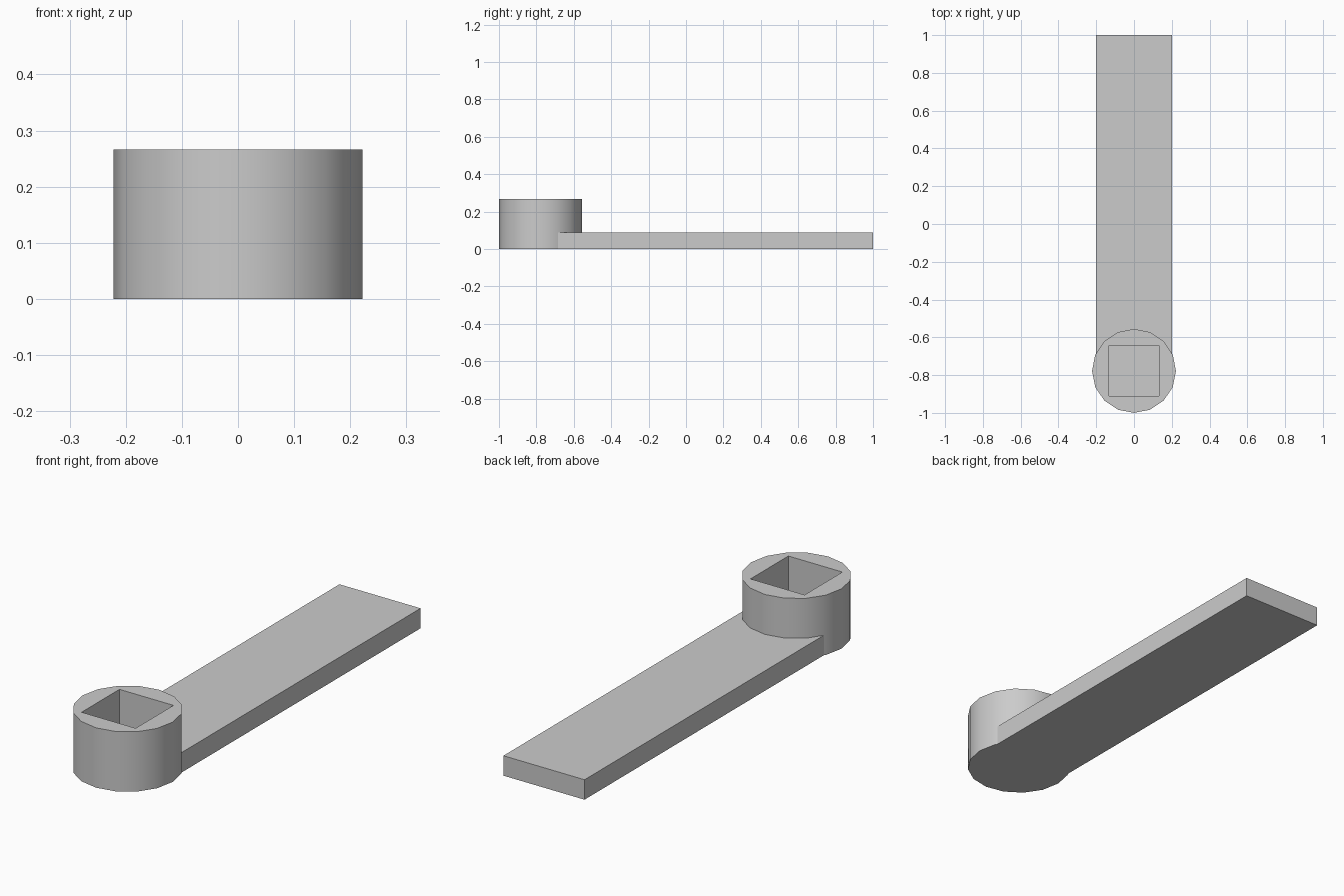
import bpy, bmesh, math

cube = bpy.data.objects.get("Cube")
if cube:
    bpy.data.objects.remove(cube, do_unlink=True)

UNIT = 2 / 45                      # all sizes are whole multiples of this
RADIUS, HEIGHT, THICK = 5 * UNIT, 6 * UNIT, 2 * UNIT
HALF_WIDTH = 4.5 * UNIT
HUB_Y = RADIUS - 1
SIDES = 16

grey = bpy.data.materials.new("plain grey")
grey.use_nodes = True
colour = (0.6, 0.6, 0.6, 1)
grey.diffuse_color = colour
grey.node_tree.nodes["Principled BSDF"].inputs["Base Color"].default_value = colour


def prism(name, outline, z0, z1):
    """Extrude a flat xy outline from z0 up to z1."""
    bm = bmesh.new()
    base = bm.faces.new([bm.verts.new((x, y, z0)) for x, y in outline])
    top = bmesh.ops.extrude_face_region(bm, geom=[base])["geom"]
    bmesh.ops.translate(bm, vec=(0, 0, z1 - z0),
                        verts=[v for v in top if isinstance(v, bmesh.types.BMVert)])
    bmesh.ops.recalc_face_normals(bm, faces=bm.faces)
    mesh = bpy.data.meshes.new(name)
    bm.to_mesh(mesh)
    bm.free()
    mesh.materials.append(grey)
    obj = bpy.data.objects.new(name, mesh)
    bpy.context.collection.objects.link(obj)
    return obj


ring = [(RADIUS * math.cos(i * math.tau / SIDES),
         HUB_Y + RADIUS * math.sin(i * math.tau / SIDES)) for i in range(SIDES)]

# Round hub with a blind square socket
hub = prism("socket_hub", ring, 0, HEIGHT)
s = 3 * UNIT
square = [(-s, HUB_Y - s), (s, HUB_Y - s), (s, HUB_Y + s), (-s, HUB_Y + s)]
cutter = prism("socket_cutter", square, THICK, HEIGHT + UNIT)
cutter.hide_render = True
cutter.hide_set(True)
cut = hub.modifiers.new("socket", 'BOOLEAN')
cut.operation, cut.solver, cut.object = 'DIFFERENCE', 'EXACT', cutter
bpy.context.view_layer.objects.active = hub
hub.select_set(True)
bpy.ops.object.modifier_apply(modifier=cut.name)
bpy.data.objects.remove(cutter, do_unlink=True)
bpy.ops.object.shade_smooth_by_angle(angle=math.radians(30))

# Flat handle whose near end follows the back of the hub
(x0, y0), (x1, y1) = ring[1], ring[2]
join_y = y0 + (y1 - y0) * (x0 - HALF_WIDTH) / (x0 - x1)
outline = [(HALF_WIDTH, 1), (HALF_WIDTH, join_y)] + ring[2:7]
outline += [(-HALF_WIDTH, join_y), (-HALF_WIDTH, 1)]
prism("flat_handle", outline, 0, THICK)
